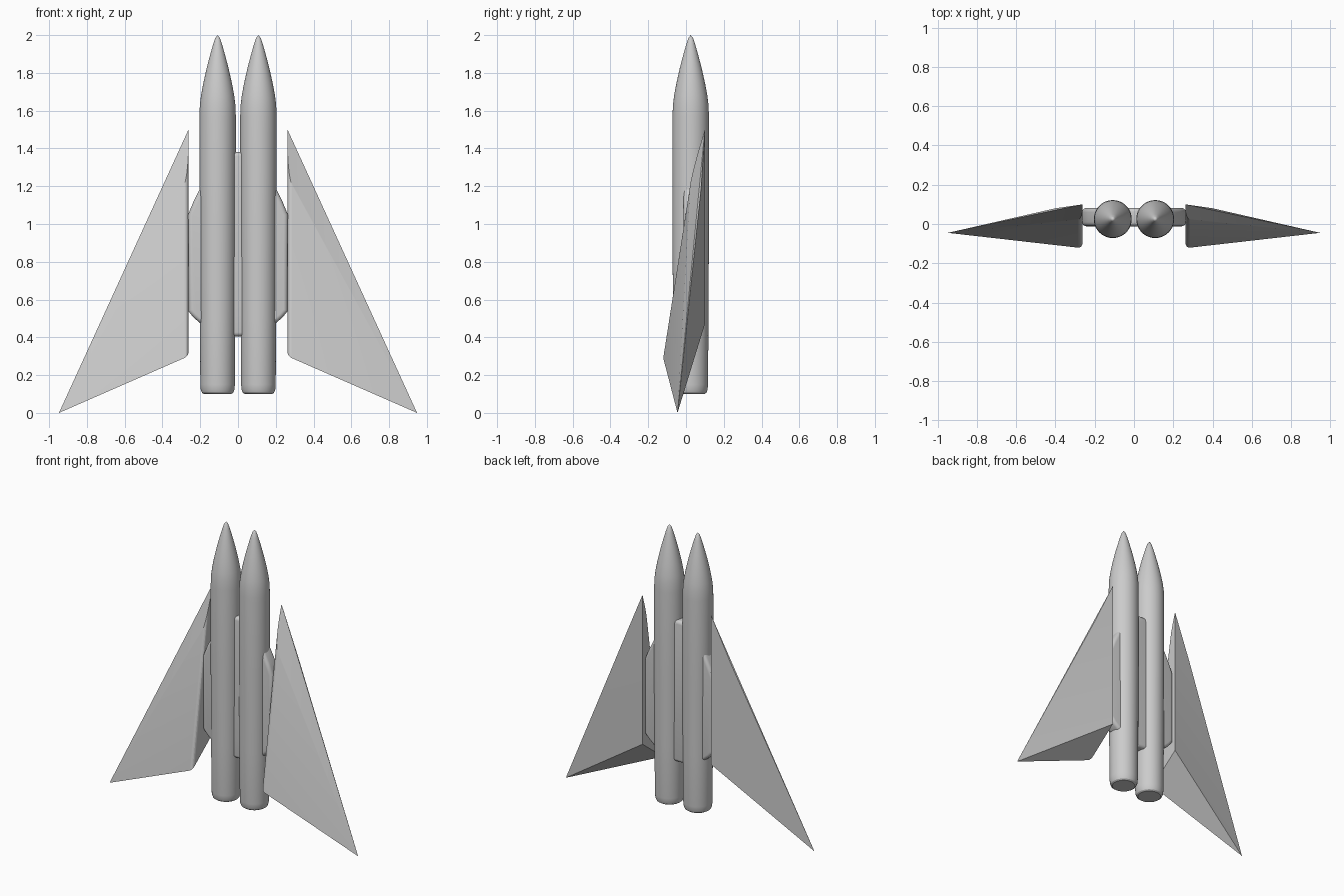
import bpy, bmesh, math
from mathutils import Vector

if "Cube" in bpy.data.objects:
    bpy.data.objects.remove(bpy.data.objects["Cube"])


def finish(bm, name, angle=30):
    bmesh.ops.recalc_face_normals(bm, faces=bm.faces[:])
    mesh = bpy.data.meshes.new(name)
    bm.to_mesh(mesh)
    bm.free()
    ob = bpy.data.objects.new(name, mesh)
    bpy.context.collection.objects.link(ob)
    bpy.ops.object.select_all(action='DESELECT')
    ob.select_set(True)
    bpy.context.view_layer.objects.active = ob
    bpy.ops.object.shade_smooth_by_angle(angle=math.radians(angle))
    return ob


def lathe(name, profile, x, y, steps=48):
    bm = bmesh.new()
    verts = [bm.verts.new((x + r, y, z)) for r, z in profile]
    edges = [bm.edges.new(p) for p in zip(verts, verts[1:])]
    bmesh.ops.spin(bm, geom=verts + edges, cent=(x, y, 0), axis=(0, 0, 1),
                   angle=2 * math.pi, steps=steps)
    bmesh.ops.remove_doubles(bm, verts=bm.verts[:], dist=1e-4)
    return finish(bm, name)


def wing(name, side):
    apex, tip = (0.262, 0.10, 1.50), (0.948, -0.045, 0.0)
    kink, shoulder = (0.40, 0.08, 1.19), (0.262, 0.025, 1.25)
    heel, back = Vector((0.262, -0.123, 0.30)), (0.262, 0.10, 0.47)
    bm = bmesh.new()
    for p in (apex, tip, kink, shoulder, heel, back):
        bm.verts.new(p)
    bmesh.ops.convex_hull(bm, input=bm.verts[:])
    bmesh.ops.dissolve_limit(bm, angle_limit=0.01, verts=bm.verts[:], edges=bm.edges[:])
    # rounded inner front edge
    root = [e for e in bm.edges
            if {round(v.co.z, 2) for v in e.verts} == {0.30, 1.25}]
    bmesh.ops.bevel(bm, geom=root, offset=0.024, segments=5, profile=0.5,
                    affect='EDGES', clamp_overlap=True)
    for v in bm.verts:
        v.co.x *= side
    return finish(bm, name, 20)


# twin rocket bodies with pointed noses and rounded tails
body = [(0, 2.0), (0.012, 1.985), (0.024, 1.95), (0.041, 1.89), (0.058, 1.825),
        (0.076, 1.745), (0.088, 1.68), (0.094, 1.63), (0.0965, 1.57),
        (0.0965, 1.0), (0.094, 0.5), (0.0915, 0.15), (0.089, 0.122),
        (0.083, 0.107), (0.073, 0.10), (0, 0.10)]
for side, label in ((-1, "left"), (1, "right")):
    lathe(label + "_body", body, side * 0.108, 0.025)
    wing(label + "_wing", side)

# flat cross piece joining bodies and wings
half = [(0.03, 1.38), (0.12, 1.30), (0.20, 1.19), (0.235, 1.12), (0.264, 1.05),
        (0.264, 0.54), (0.235, 0.505), (0.20, 0.475), (0.12, 0.43), (0.03, 0.405)]
outline = half + [(-x, z) for x, z in reversed(half)]
bm = bmesh.new()
face = bm.faces.new([bm.verts.new((x, -0.012, z)) for x, z in outline])
ext = bmesh.ops.extrude_face_region(bm, geom=[face])
bmesh.ops.translate(bm, vec=(0, 0.094, 0),
                    verts=[v for v in ext["geom"] if isinstance(v, bmesh.types.BMVert)])
rims = [e for e in bm.edges if abs(e.verts[0].co.y - e.verts[1].co.y) < 1e-5]
bmesh.ops.bevel(bm, geom=rims, offset=0.022, segments=4, profile=0.5, affect='EDGES')
finish(bm, "cross_piece", 35)
